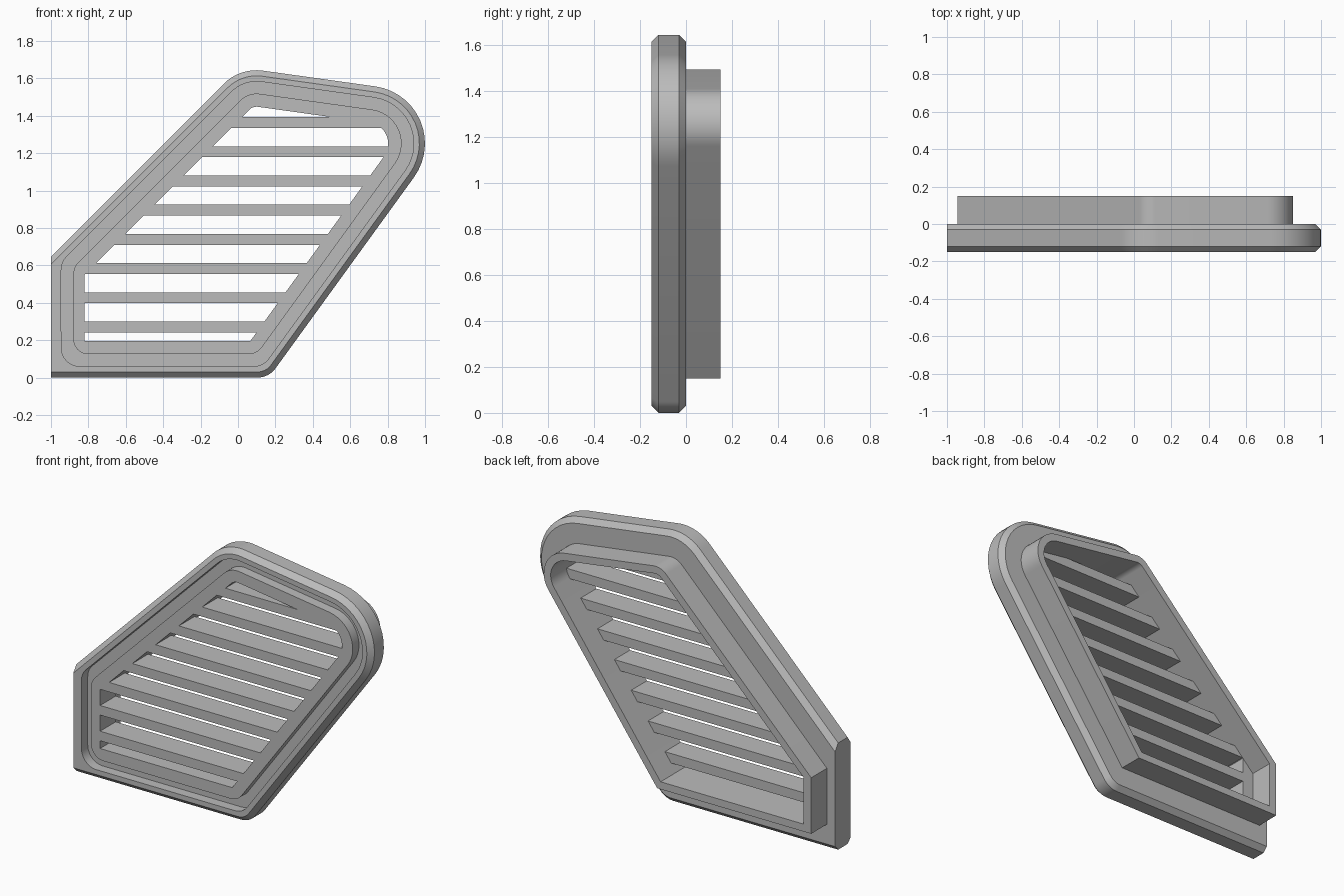
import bpy, bmesh, math
from mathutils import Vector

if "Cube" in bpy.data.objects:
    bpy.data.objects.remove(bpy.data.objects["Cube"])

ARC = 14  # segments per rounded corner

# Sides of the outline (x, z): a point and a direction, counter-clockwise
SIDES = [((0, 0), (1, 0)),             # bottom
         ((0.165, 0), (1, 1.38)),      # sloping right
         ((0, 1.6595), (-1, 0.14)),    # top
         ((-1, 0.647), (-1, -1)),      # diagonal left
         ((-1, 0), (0, -1))]           # left

grey = bpy.data.materials.new("grey")
grey.diffuse_color = (0.5, 0.5, 0.5, 1)
grey.use_nodes = True
grey.node_tree.nodes["Principled BSDF"].inputs["Base Color"].default_value = grey.diffuse_color


def outline(inset, left, radii):
    """Inset outline; radii are for corners bottom right, top right, top left, left top, left bottom."""
    lines = []
    for i, (p, d) in enumerate(SIDES):
        d = Vector(d).normalized()
        n = Vector((-d.y, d.x))
        lines.append((Vector(p) + n * (left if i == 4 else inset), d, n))
    pts = []
    for i, r in enumerate(radii):
        p, d, n = lines[i]
        q, e, m = lines[(i + 1) % 5]
        corner = p + d * ((q - p).dot(m) / d.dot(m))
        turn = d.angle(e)
        centre = corner - d * r * math.tan(turn / 2) + n * r
        start = math.atan2(-n.y, -n.x)
        for k in range(ARC + 1):
            a = start + turn * k / ARC
            pts.append(centre + r * Vector((math.cos(a), math.sin(a))))
    return pts


def finish(bm, name):
    bmesh.ops.remove_doubles(bm, verts=bm.verts, dist=1e-4)
    bmesh.ops.recalc_face_normals(bm, faces=bm.faces)
    mesh = bpy.data.meshes.new(name)
    bm.to_mesh(mesh)
    bm.free()
    mesh.materials.append(grey)
    ob = bpy.data.objects.new(name, mesh)
    bpy.context.collection.objects.link(ob)
    bpy.ops.object.select_all(action='DESELECT')
    ob.select_set(True)
    bpy.context.view_layer.objects.active = ob
    bpy.ops.object.shade_smooth_by_angle(angle=math.radians(25))
    return ob


def loft(name, rings):
    """Closed skin through a cycle of (outline, y) rings."""
    bm = bmesh.new()
    loops = [[bm.verts.new((p.x, y, p.y)) for p in pts] for pts, y in rings]
    for a, b in zip(loops, loops[1:] + loops[:1]):
        for i in range(len(a)):
            j = (i + 1) % len(a)
            bm.faces.new((a[i], a[j], b[j], b[i]))
    return finish(bm, name)


def clip(pts, z, sign):
    """Keep the part of a convex outline above (sign 1) or below (sign -1) z."""
    out = []
    for a, b in zip(pts, pts[1:] + pts[:1]):
        da, db = (a.y - z) * sign, (b.y - z) * sign
        if da >= 0:
            out.append(a)
        if da * db < 0:
            out.append(a.lerp(b, da / (da - db)))
    return out


outer = outline(0, 0, (0.12, 0.308, 0.25, 0, 0))
chamfer = outline(0.03, 0, (0.09, 0.278, 0.22, 0, 0))
groove_out = outline(0.06, 0.055, (0.1, 0.248, 0.19, 0.1, 0.1))
groove_in = outline(0.125, 0.12, (0.09, 0.183, 0.125, 0.09, 0.08))
opening = outline(0.195, 0.18, (0, 0.115, 0.055, 0, 0))
collar_in = outline(0.195, 0.105, (0, 0.115, 0.055, 0, 0))
collar_out = outline(0.15, 0.055, (0, 0.158, 0.1, 0, 0))

# Chamfered flange with a front seal groove and a collar behind it
loft("vent_frame", [
    (chamfer, 0), (outer, -0.03), (outer, -0.12), (chamfer, -0.15),
    (groove_out, -0.15), (groove_out, -0.09), (groove_in, -0.09), (groove_in, -0.15),
    (opening, -0.15), (opening, 0), (collar_in, 0), (collar_in, 0.15),
    (collar_out, 0.15), (collar_out, 0)])

# Horizontal slats trimmed to the opening
for k in range(8):
    z = 0.242 + 0.156 * k
    section = clip(clip(opening, z, 1), z + 0.058, -1)
    bm = bmesh.new()
    front = [bm.verts.new((p.x, -0.15, p.y)) for p in section]
    back = [bm.verts.new((p.x, 0, p.y)) for p in section]
    bm.faces.new(front)
    bm.faces.new(back[::-1])
    for i in range(len(section)):
        j = (i + 1) % len(section)
        bm.faces.new((front[j], front[i], back[i], back[j]))
    finish(bm, f"slat_{k + 1}")
